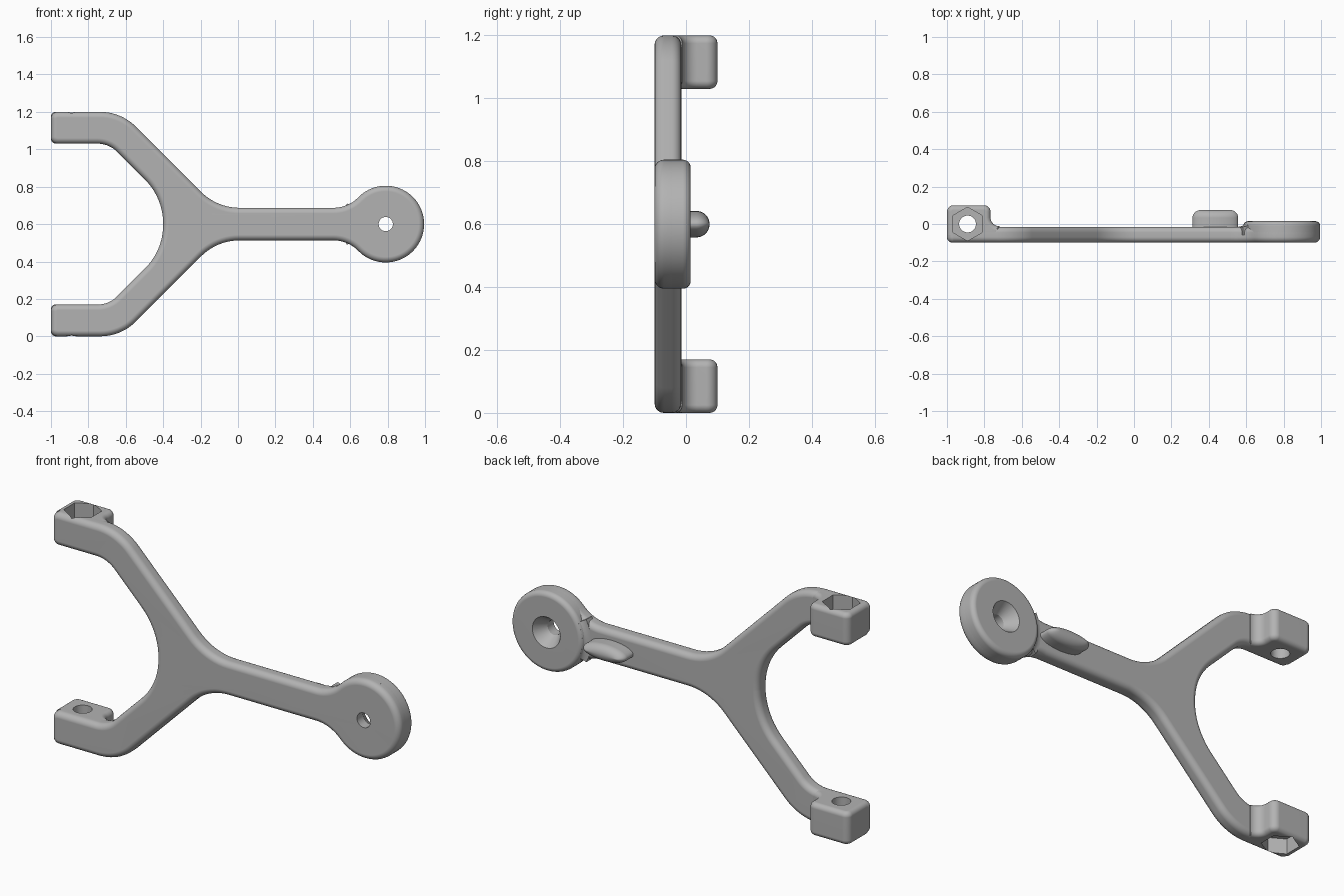
import bpy, bmesh, math
from mathutils import Vector, Matrix

cube = bpy.data.objects.get("Cube")
if cube:
    bpy.data.objects.remove(cube, do_unlink=True)

MID = 0.6                      # height of the mirror line
BACK, FRONT, SEAM = -0.015, -0.1, -0.06
EYE = Vector((0.79, MID))      # centre of the round end
EYE_R = 0.205
FORK_X = -0.89                 # axis of the fork bolt

grey = bpy.data.materials.new("grey")
grey.use_nodes = True
grey.diffuse_color = (0.45, 0.45, 0.45, 1)
grey.node_tree.nodes["Principled BSDF"].inputs["Base Color"].default_value = (0.45, 0.45, 0.45, 1)

UPRIGHT = Matrix(((1, 0, 0, 0), (0, 0, 1, 0), (0, 1, 0, 0), (0, 0, 0, 1)))  # swaps y and z


def fillet(corners, steps=10):
    """Round each (x, y, radius) corner of a closed outline."""
    out = []
    for i, (x, y, r) in enumerate(corners):
        p = Vector((x, y))
        if r == 0:
            out.append(p)
            continue
        a = (Vector(corners[i - 1][:2]) - p).normalized()
        b = (Vector(corners[(i + 1) % len(corners)][:2]) - p).normalized()
        half = a.angle(b) / 2
        centre = p + (a + b).normalized() * (r / math.sin(half))
        start = p + a * (r / math.tan(half)) - centre
        end = p + b * (r / math.tan(half)) - centre
        turn = start.angle_signed(end)
        for k in range(steps + 1):
            out.append(centre + Matrix.Rotation(-turn * k / steps, 2) @ start)
    return out


def arc(centre, r, a0, a1, n):
    return [centre + r * Vector((math.cos(t), math.sin(t)))
            for t in (math.radians(a0 + (a1 - a0) * k / n) for k in range(n + 1))]


def finish(bm, name):
    bmesh.ops.remove_doubles(bm, verts=bm.verts, dist=1e-5)
    bmesh.ops.recalc_face_normals(bm, faces=bm.faces)
    mesh = bpy.data.meshes.new(name)
    bm.to_mesh(mesh)
    bm.free()
    mesh.materials.append(grey)
    ob = bpy.data.objects.new(name, mesh)
    bpy.context.collection.objects.link(ob)
    return ob


def prism(name, outline, lo, hi, matrix=Matrix(), bevel=0.0, rim=lambda a, b: True):
    """Extrude an outline and round the rim edges picked by the rule."""
    bm = bmesh.new()
    base = bm.faces.new([bm.verts.new((p[0], p[1], lo)) for p in outline])
    top = bmesh.ops.extrude_face_region(bm, geom=[base], use_keep_orig=True)["geom"]
    bmesh.ops.translate(bm, vec=(0, 0, hi - lo), verts=[v for v in top if isinstance(v, bmesh.types.BMVert)])
    bmesh.ops.recalc_face_normals(bm, faces=bm.faces)
    if bevel:
        edges = [e for e in bm.edges if abs(e.verts[0].co.z - e.verts[1].co.z) < 1e-6
                 and rim(e.verts[0].co, e.verts[1].co)]
        bmesh.ops.bevel(bm, geom=edges, offset=bevel, segments=5, profile=0.5,
                        affect="EDGES", clamp_overlap=False)
    bm.transform(matrix)
    return finish(bm, name)


def lathe(name, profile, a0=0, a1=360, steps=48):
    """Sweep a closed (radius, y) profile around the axis of the round end."""
    bm = bmesh.new()
    rings = []
    for t in (math.radians(a0 + (a1 - a0) * k / steps) for k in range(steps + 1)):
        rings.append([bm.verts.new((EYE.x + r * math.cos(t), y, EYE.y + r * math.sin(t)))
                      for r, y in profile])
    for p, q in zip(rings, rings[1:]):
        for i in range(len(profile)):
            bm.faces.new((p[i - 1], p[i], q[i], q[i - 1]))
    if a1 - a0 < 360:
        bm.faces.new(rings[0])
        bm.faces.new(rings[-1])
    bmesh.ops.dissolve_degenerate(bm, dist=1e-6, edges=bm.edges)
    return finish(bm, name)


def cut(ob, cutters):
    bpy.context.view_layer.objects.active = ob
    for c in cutters:
        mod = ob.modifiers.new("cut", "BOOLEAN")
        mod.operation, mod.solver, mod.object = "DIFFERENCE", "EXACT", c
        bpy.ops.object.modifier_apply(modifier=mod.name)


# Forked plate: upper half outline, mirrored below
upper = [(-0.4, 0.74, 0.33), (-0.69, 1.03, 0.145), (-1, 1.03, 0.035), (-1, 1.2, 0.035),
         (-0.625, 1.2, 0.27), (-0.112, 0.687, 0.29), (0.587, 0.687, 0.185)]
lower = [(x, 2 * MID - z, r) for x, z, r in reversed(upper)]
eye_arc = [(p.x, p.y, 0) for p in arc(EYE, EYE_R, 135, -135, 72)]
plate = prism("forked_plate", fillet(upper + eye_arc + lower), FRONT, BACK, UPRIGHT, 0.03)

# Thicker round end, raised at the back
eye = prism("round_end", arc(EYE, EYE_R, 0, 355, 71), SEAM, 0.015, UPRIGHT, 0.025,
            lambda a, b: a.z > 0)

# Small fillet where the round end meets the arm
curve = [(0.235 - 0.035 * math.sin(t), BACK + 0.02 * (1 - math.cos(t)))
         for t in (math.pi / 2 * k / 6 for k in range(7))]
neck = lathe("neck_fillet", [(0.17, SEAM), (0.235, SEAM)] + curve + [(0.17, 0.005)], 152, 208, 16)

# Bolt blocks at the fork tips, with a concave foot toward the arm
foot = arc(Vector((-0.72, 0.035)), 0.047, -90, -180, 8)
block_outline = fillet([(-1, SEAM, 0), (-0.72, SEAM, 0)] + [(p.x, p.y, 0) for p in foot]
                       + [(-0.767, 0.1, 0.035), (-1, 0.1, 0.035)])
blocks = []
for name, lo, hi in (("upper_bolt_block", 1.03, 1.2), ("lower_bolt_block", 0, 0.17)):
    blocks.append(prism(name, block_outline, lo, hi, bevel=0.025,
                        rim=lambda a, b: max(a.y, b.y) > SEAM + 0.001))

# Cutters: bolt hole, nut pockets and countersunk hole
axis = Vector((FORK_X, 0))
cutters = [prism("bolt_hole_cutter", arc(axis, 0.045, 0, 350, 35), -0.2, 1.4)]
for lo, hi in ((1.12, 1.3), (-0.1, 0.08)):
    cutters.append(prism("nut_pocket_cutter", arc(axis, 0.09, 30, 330, 5), lo, hi))
sink = lathe("countersink_cutter", [(0, -0.2), (0.038, -0.2), (0.038, -0.05), (0.08, 0.015),
                                    (0.083, 0.03), (0, 0.03)])
cut(plate, cutters + [sink])
cut(eye, [sink])
for block in blocks:
    cut(block, cutters)
for c in cutters + [sink]:
    bpy.data.objects.remove(c, do_unlink=True)

# Slim rounded nub on the back of the arm
bm = bmesh.new()
rings = []
for y, k in [(-0.04, 1.0)] + [(0.033 + 0.042 * math.sin(t), math.cos(t))
                              for t in (math.pi / 2 * j / 10 for j in range(10))] + [(0.075, 0.02)]:
    rings.append([bm.verts.new((0.435 + (0.077 + 0.045 * k) * math.cos(a), y, MID + 0.042 * k * math.sin(a)))
                  for a in (math.tau * i / 40 for i in range(40))])
for p, q in zip(rings, rings[1:]):
    for i in range(40):
        bm.faces.new((p[i - 1], p[i], q[i], q[i - 1]))
bm.faces.new(rings[0])
bm.faces.new(rings[-1])
nub = finish(bm, "arm_nub")

# Smooth shading with crisp edges
for ob in [plate, eye, neck, nub] + blocks:
    bpy.ops.object.select_all(action="DESELECT")
    ob.select_set(True)
    bpy.context.view_layer.objects.active = ob
    bpy.ops.object.shade_smooth_by_angle(angle=math.radians(32))
    mod = ob.modifiers.new("even_normals", "WEIGHTED_NORMAL")
    mod.keep_sharp = True
